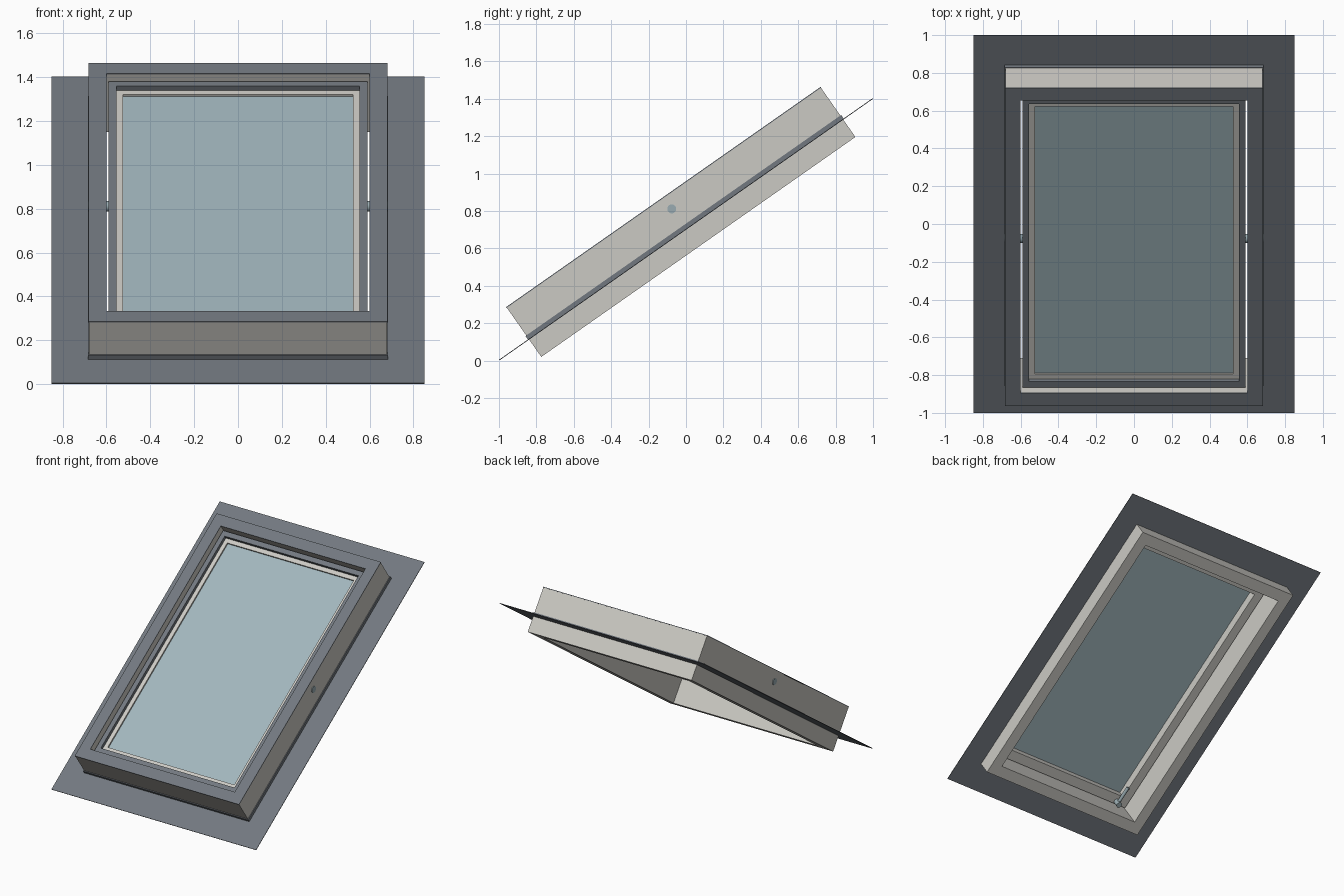
import bpy, bmesh, math
from mathutils import Matrix, Vector

if "Cube" in bpy.data.objects:
    bpy.data.objects.remove(bpy.data.objects["Cube"])

PITCH = math.atan(0.70)
# Roof plane: local x = width, local y = up the slope, local z = roof normal
ROOF = Matrix.Translation((0, 0, 0.702)) @ Matrix.Rotation(PITCH, 4, 'X')


def material(name, rgb):
    m = bpy.data.materials.new(name)
    m.diffuse_color = (*rgb, 1)
    m.use_nodes = True
    m.node_tree.nodes["Principled BSDF"].inputs["Base Color"].default_value = m.diffuse_color
    return m


METAL = material("grey_metal", (0.17, 0.19, 0.215))
WOOD = material("pale_wood", (0.60, 0.59, 0.55))
GLASS = material("blue_glass", (0.36, 0.47, 0.51))
STEEL = material("blue_steel", (0.32, 0.41, 0.44))


def finish(name, bm, mat):
    bmesh.ops.recalc_face_normals(bm, faces=bm.faces)
    mesh = bpy.data.meshes.new(name)
    bm.to_mesh(mesh)
    bm.free()
    mesh.materials.append(mat)
    ob = bpy.data.objects.new(name, mesh)
    ob.matrix_world = ROOF
    bpy.context.collection.objects.link(ob)
    return ob


def ring(name, outer, inner, z0, z1, mat):
    """Rectangular frame given by outer and inner half sizes."""
    bm = bmesh.new()
    corners = [(-1, -1), (1, -1), (1, 1), (-1, 1)]
    loops = [[bm.verts.new((sx * w, sy * h, z)) for sx, sy in corners]
             for (w, h), z in ((outer, z0), (outer, z1), (inner, z1), (inner, z0))]
    for a in range(4):
        la, lb = loops[a], loops[(a + 1) % 4]
        for i in range(4):
            j = (i + 1) % 4
            bm.faces.new((la[i], la[j], lb[j], lb[i]))
    return finish(name, bm, mat)


def box(name, centre, size, mat):
    bm = bmesh.new()
    bmesh.ops.create_cube(bm, size=1,
                          matrix=Matrix.Translation(centre) @ Matrix.Diagonal((*size, 1)))
    return finish(name, bm, mat)


def rod(name, a, b, radius, mat):
    a, b = Vector(a), Vector(b)
    turn = (b - a).to_track_quat('Z', 'Y').to_matrix().to_4x4()
    bm = bmesh.new()
    bmesh.ops.create_cone(bm, cap_ends=True, segments=20, radius1=radius, radius2=radius,
                          depth=(b - a).length, matrix=Matrix.Translation((a + b) / 2) @ turn)
    ob = finish(name, bm, mat)
    bpy.context.view_layer.objects.active = ob
    ob.select_set(True)
    bpy.ops.object.shade_smooth_by_angle()
    ob.select_set(False)
    return ob


# Flashing sheet and the upstand collar around the frame
ring("flashing", (0.85, 1.219), (0.68, 1.025), -0.002, 0.002, METAL)
ring("flashing_collar", (0.685, 1.03), (0.68, 1.025), 0.002, 0.025, METAL)

# Fixed outer frame with its metal cover
ring("outer_frame", (0.68, 1.025), (0.60, 0.945), -0.115, 0.206, WOOD)
ring("frame_cover", (0.682, 1.027), (0.60, 0.945), 0.206, 0.211, METAL)

# Opening sash, its cover and the pane
ring("sash", (0.59, 0.935), (0.525, 0.865), 0.06, 0.150, WOOD)
ring("sash_cover", (0.59, 0.935), (0.555, 0.897), 0.150, 0.174, METAL)
box("pane", (0, 0, 0.130), (1.05, 1.73, 0.018), GLASS)

# Pivot pins on both sides
for side, label in ((-1, "left"), (1, "right")):
    rod("pivot_pin_" + label, (side * 0.585, 0, 0.133), (side * 0.685, 0, 0.133), 0.024, STEEL)

# Handle on the lower corner of the sash
rod("handle_bar", (-0.50, -0.92, 0.035), (-0.50, -0.78, 0.035), 0.012, STEEL)
for y in (-0.90, -0.80):
    rod("handle_post", (-0.50, y, 0.035), (-0.535, y, 0.075), 0.010, STEEL)
rod("handle_knob", (-0.50, -0.915, 0.01), (-0.50, -0.915, 0.062), 0.02, STEEL)
